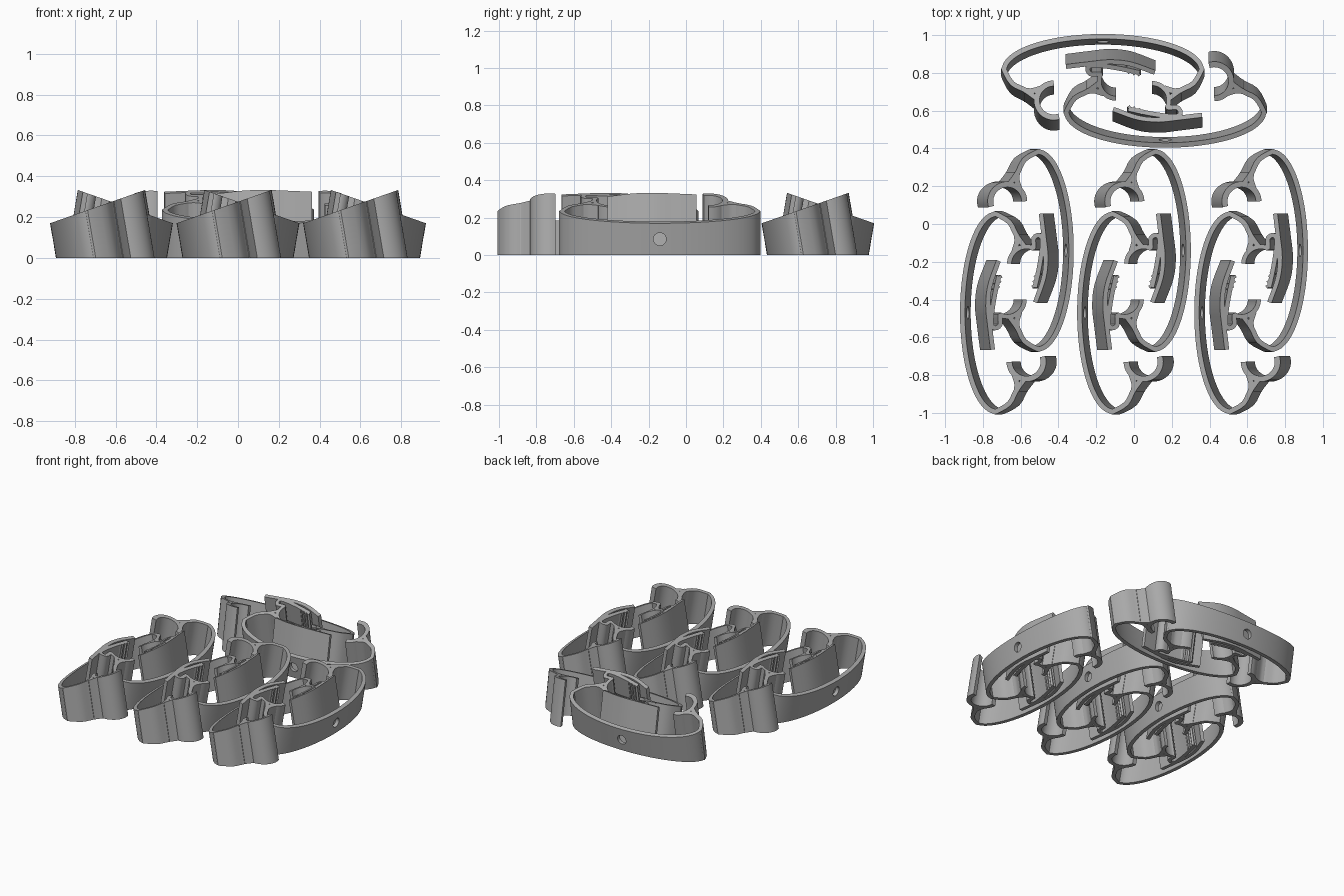
import bpy, bmesh, math
from mathutils import Vector

cube = bpy.data.objects.get("Cube")
if cube:
    bpy.data.objects.remove(cube, do_unlink=True)

grey = bpy.data.materials.new("satin_grey")
grey.use_nodes = True
grey.diffuse_color = (0.4, 0.4, 0.4, 1)
grey.node_tree.nodes["Principled BSDF"].inputs["Base Color"].default_value = (0.4, 0.4, 0.4, 1)

LEAN = 0.17     # sideways lean of every wall
RING_Y = -0.165  # middle of the ring along its length


def top_height(x):
    return 0.17 + 0.35 * (x + 0.30)


def arc(cx, cy, rx, ry, a0, a1, n):
    steps = [math.radians(a0 + (a1 - a0) * i / n) for i in range(n + 1)]
    return [(cx + rx * math.cos(a), cy + ry * math.sin(a)) for a in steps]


def mirrored(path):
    return [(x, 2 * RING_Y - y) for x, y in path]


def smooth(points, n=5):
    """Round a short list of points into a flowing path."""
    p = [Vector(q) for q in points]
    p = [2 * p[0] - p[1]] + p + [2 * p[-1] - p[-2]]
    out = []
    for a, b, c, d in zip(p, p[1:], p[2:], p[3:]):
        for i in range(n):
            t = i / n
            out.append(0.5 * (2 * b + (c - a) * t + (2 * a - 5 * b + 4 * c - d) * t * t
                              + (3 * b - a - 3 * c + d) * t ** 3))
    return out + [p[-2]]


def add_wall(bm, path, width):
    """Leaning wall along a path, with a sloped top and a flat foot."""
    pts = [Vector(q) for q in path]
    rows = []
    for i, p in enumerate(pts):
        d = (pts[min(i + 1, len(pts) - 1)] - pts[max(i - 1, 0)]).normalized()
        side = Vector((-d.y, d.x)) * width / 2
        row = []
        for q in (p + side, p - side):
            h = top_height(q.x)
            row.append(bm.verts.new((q.x, q.y, h)))
            row.append(bm.verts.new((q.x + LEAN * h, q.y, 0)))
        rows.append((row[0], row[2], row[3], row[1]))
    for a, b in zip(rows, rows[1:]):
        for k in range(4):
            m = (k + 1) % 4
            bm.faces.new((a[k], a[m], b[m], b[k]))
    bm.faces.new(rows[0])
    bm.faces.new(rows[-1])


def part(name, walls):
    bm = bmesh.new()
    for path, width in walls:
        add_wall(bm, path, width)
    bmesh.ops.recalc_face_normals(bm, faces=bm.faces)
    mesh = bpy.data.meshes.new(name)
    bm.to_mesh(mesh)
    bm.free()
    mesh.materials.append(grey)
    obj = bpy.data.objects.new(name, mesh)
    bpy.context.collection.objects.link(obj)
    return obj


def activate(obj):
    bpy.ops.object.select_all(action='DESELECT')
    obj.select_set(True)
    bpy.context.view_layer.objects.active = obj


# Open oval ring whose ends turn back towards the clips
tail = [(-0.04, -0.645), (-0.003, -0.575), (0.04, -0.515)]
oval = arc(-0.11, RING_Y, 0.178, 0.522, 90, 270, 48)
ring = part("oval_ring", [
    (smooth(mirrored(tail)[::-1] + oval + tail, 3), 0.026)])

# Pin hole through the middle of the ring
bpy.ops.mesh.primitive_cylinder_add(vertices=32, radius=0.034, depth=0.2,
                                    location=(-0.27, RING_Y, 0.085),
                                    rotation=(0, math.pi / 2, 0))
cutter = bpy.context.object
cutter.name = "hole_cutter"
cutter.hide_render = True
hole = ring.modifiers.new("pin_hole", 'BOOLEAN')
hole.operation = 'DIFFERENCE'
hole.solver = 'EXACT'
hole.object = cutter
activate(ring)
bpy.ops.object.modifier_apply(modifier=hole.name)
bpy.data.objects.remove(cutter, do_unlink=True)

# Round clip at one end, with a short neck where it forks from the ring
neck = [(-0.003, -0.58), (0.0, -0.54), (-0.015, -0.49)]
end_clip = part("end_clip", [
    (arc(0.05, -0.425, 0.09, 0.09, 180, 378, 24), 0.03),
    (smooth(neck), 0.028)])

# Matching clip at the other end, running on into a sprung tab
hook = arc(0.05, 0.095, 0.09, 0.09, 180, 65, 14)
hook += [(0.088, 0.205), (0.09, 0.232), (0.115, 0.246), (0.135, 0.225),
         (0.13, 0.15), (0.115, 0.06), (0.095, -0.03)]
latch_clip = part("latch_clip", [
    (smooth(hook, 3), 0.024),
    (smooth(mirrored(neck)), 0.028)])

# Zigzag teeth along the tab
zigzag = [(0.104 - 0.004 * i + 0.018 * (i % 2), 0.055 - 0.014 * i) for i in range(7)]
teeth = part("latch_teeth", [(zigzag, 0.016)])

# Curved plate outside the latch
plate = part("curved_plate", [
    (smooth([(0.128, 0.36), (0.143, 0.235), (0.153, 0.13),
             (0.142, 0.02), (0.097, -0.11)]), 0.024)])

# Smooth shading with crisp rims
prototypes = [ring, end_clip, latch_clip, teeth, plate]
for obj in prototypes:
    activate(obj)
    bpy.ops.object.shade_smooth_by_angle(angle=math.radians(30))

# Interlocked pairs: three side by side and one turned across the back
pairs = [(x, -0.305, 0) for x in (-0.62, 0, 0.62)] + [(0, 0.705, -math.pi / 2)]
for n, (x, y, turn) in enumerate(pairs):
    for half in range(2):
        for proto in prototypes:
            if n == 0 and half == 0:
                obj = proto
            else:
                obj = proto.copy()
                bpy.context.collection.objects.link(obj)
            obj.location = (x, y, 0)
            obj.rotation_euler = (0, 0, turn + half * math.pi)
